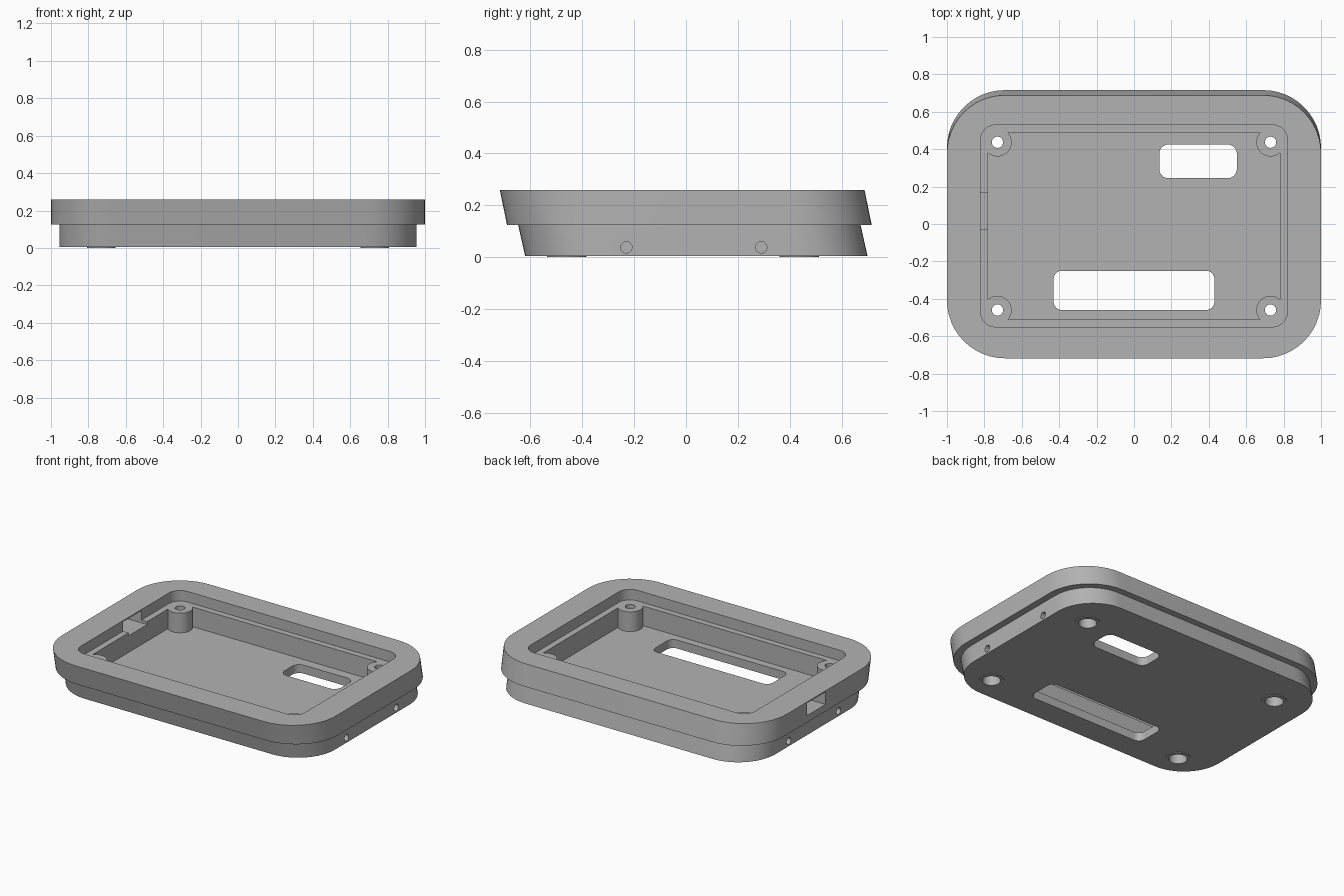
import bpy, bmesh, math

if "Cube" in bpy.data.objects:
    bpy.data.objects.remove(bpy.data.objects["Cube"], do_unlink=True)

grey = bpy.data.materials.new("plain_grey")
grey.use_nodes = True
grey.diffuse_color = (0.45, 0.45, 0.45, 1)
grey.node_tree.nodes["Principled BSDF"].inputs["Base Color"].default_value = (0.45, 0.45, 0.45, 1)


def rounded(cx, cy, hx, hy, r, z, steps=12):
    """Outline of a rounded rectangle at height z."""
    points = []
    for i, (sx, sy) in enumerate(((1, 1), (-1, 1), (-1, -1), (1, -1))):
        for k in range(steps + 1):
            a = math.pi / 2 * (i + k / steps)
            points.append((cx + sx * (hx - r) + r * math.cos(a),
                           cy + sy * (hy - r) + r * math.sin(a), z))
    return points


def loft(name, outlines):
    """Closed solid through a stack of matching outlines."""
    bm = bmesh.new()
    rings = [[bm.verts.new(p) for p in outline] for outline in outlines]
    n = len(rings[0])
    for low, high in zip(rings, rings[1:]):
        for i in range(n):
            j = (i + 1) % n
            bm.faces.new((low[i], low[j], high[j], high[i]))
    bm.faces.new(rings[0][::-1])
    bm.faces.new(rings[-1])
    bmesh.ops.recalc_face_normals(bm, faces=bm.faces)
    mesh = bpy.data.meshes.new(name)
    bm.to_mesh(mesh)
    bm.free()
    mesh.materials.append(grey)
    obj = bpy.data.objects.new(name, mesh)
    bpy.context.scene.collection.objects.link(obj)
    return obj


def prism(name, x0, x1, y0, y1, z0, z1, r):
    shape = ((x0 + x1) / 2, (y0 + y1) / 2, (x1 - x0) / 2, (y1 - y0) / 2, r)
    return loft(name, [rounded(*shape, z) for z in (z0, z1)])


def circle(cx, cy, r, z, n=40):
    return [(cx + r * math.cos(2 * math.pi * i / n),
             cy + r * math.sin(2 * math.pi * i / n), z) for i in range(n)]


def cylinder(name, x, y, r, z0, z1):
    return loft(name, [circle(x, y, r, z) for z in (z0, z1)])


def combine(target, tool, operation):
    """Apply a boolean and discard its tool."""
    tool.hide_render = True
    mod = target.modifiers.new(tool.name, 'BOOLEAN')
    mod.operation = operation
    mod.solver = 'EXACT'
    mod.object = tool
    bpy.context.view_layer.update()
    result = bpy.data.meshes.new_from_object(
        target.evaluated_get(bpy.context.evaluated_depsgraph_get()))
    target.modifiers.clear()
    target.data = result
    bpy.data.objects.remove(tool, do_unlink=True)


# Slanted two-tier body: narrow base below an overhanging rim
body = loft("case_body", [
    rounded(0, 0.04, 0.955, 0.66, 0.27, 0.004),
    rounded(0, 0.013, 0.955, 0.66, 0.27, 0.124),
    rounded(0, 0.013, 1.0, 0.703, 0.31, 0.124),
    rounded(0, -0.015, 1.0, 0.703, 0.31, 0.26)])

# Stepped recess and the deeper tray within it
FLOOR, LEDGE = 0.06, 0.19
combine(body, prism("recess", -0.82, 0.82, -0.55, 0.53, LEDGE, 0.4, 0.08), 'DIFFERENCE')
combine(body, prism("tray", -0.78, 0.78, -0.51, 0.49, FLOOR, 0.35, 0.04), 'DIFFERENCE')

# Corner screw posts with through holes and counterbores
corners = [(x, y) for x in (-0.73, 0.73) for y in (-0.46, 0.437)]
for x, y in corners:
    combine(body, cylinder("post", x, y, 0.076, 0, LEDGE), 'UNION')
for x, y in corners:
    combine(body, cylinder("screw_hole", x, y, 0.03, -0.1, 0.3), 'DIFFERENCE')
    combine(body, cylinder("counterbore", x, y, 0.055, -0.1, 0.09), 'DIFFERENCE')

# Floor windows
combine(body, prism("small_window", 0.135, 0.55, 0.245, 0.425, -0.1, 0.15, 0.05), 'DIFFERENCE')
combine(body, prism("large_window", -0.43, 0.43, -0.46, -0.25, -0.1, 0.15, 0.045), 'DIFFERENCE')

# Cable slot through the end wall
combine(body, prism("cable_slot", -1.1, -0.77, -0.03, 0.165, 0.17, 0.252, 0.001), 'DIFFERENCE')

# Blind holes in both ends
for side in (-1, 1):
    for y in (-0.23, 0.29):
        hole = cylinder("end_hole", 0, 0, 0.022, -0.15, 0.15)
        hole.rotation_euler.y = math.pi / 2
        hole.location = (side * 0.97, y, 0.038)
        combine(body, hole, 'DIFFERENCE')

# Smooth the rounded walls, keep edges crisp
bpy.ops.object.select_all(action='DESELECT')
body.select_set(True)
bpy.context.view_layer.objects.active = body
bpy.ops.object.shade_smooth_by_angle(angle=math.radians(30))
